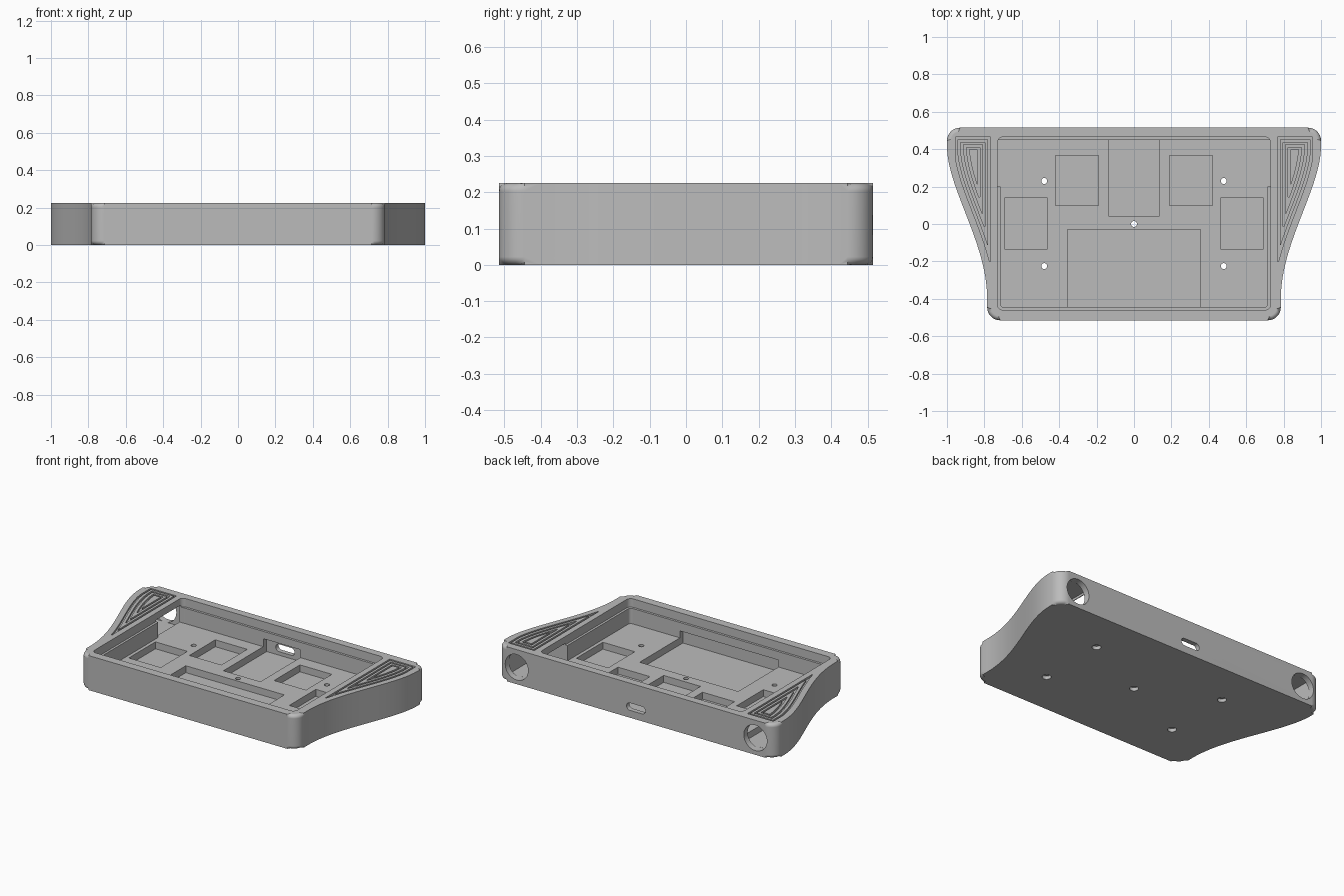
import bpy, bmesh, math
from mathutils import Vector

cube = bpy.data.objects.get("Cube")
if cube:
    bpy.data.objects.remove(cube, do_unlink=True)

HEIGHT, HALF_Y, WIDE, NARROW = 0.225, 0.515, 1.0, 0.785
FLOOR, POCKET, LEDGE = 0.07, 0.025, 0.17

plastic = bpy.data.materials.new("grey plastic")
plastic.use_nodes = True
plastic.diffuse_color = (0.5, 0.5, 0.5, 1)
plastic.node_tree.nodes["Principled BSDF"].inputs["Base Color"].default_value = (0.5, 0.5, 0.5, 1)


def arc(cx, cy, r, start, end, steps=8):
    angles = [math.radians(start + (end - start) * i / steps) for i in range(steps + 1)]
    return [(cx + r * math.cos(a), cy + r * math.sin(a)) for a in angles]


def rounded_rect(x0, x1, y0, y1, r):
    pts = []
    for cx, cy, a in ((x1 - r, y1 - r, 0), (x0 + r, y1 - r, 90),
                      (x0 + r, y0 + r, 180), (x1 - r, y0 + r, 270)):
        pts += arc(cx, cy, r, a, a + 90, 6)
    return pts


def rect(x0, x1, y0, y1):
    return [(x0, y0), (x1, y0), (x1, y1), (x0, y1)]


def circle(cx, cy, r, n=32):
    return arc(cx, cy, r, 0, 360, n)[:-1]


def make_object(name, bm):
    bmesh.ops.recalc_face_normals(bm, faces=bm.faces[:])
    mesh = bpy.data.meshes.new(name)
    bm.to_mesh(mesh)
    bm.free()
    mesh.materials.append(plastic)
    obj = bpy.data.objects.new(name, mesh)
    bpy.context.scene.collection.objects.link(obj)
    return obj


def prism(name, loops, low, high, along_y=False, fillet=0):
    """Extrude an outline, or a ring when an inner loop is also given."""
    bm = bmesh.new()

    def ring(pts, h):
        return [bm.verts.new((x, h, y) if along_y else (x, y, h)) for x, y in pts]

    def band(a, b):
        n = len(a)
        for i in range(n):
            j = (i + 1) % n
            bm.faces.new((a[i], a[j], b[j], b[i]))

    sides = [(ring(p, low), ring(p, high)) for p in loops]
    for bottom, top in sides:
        band(bottom, top)
    if len(sides) == 1:
        caps = [bm.faces.new(r) for r in sides[0]]
        if fillet:
            edges = [e for f in caps for e in f.edges]
            bmesh.ops.bevel(bm, geom=edges, offset=fillet, segments=4,
                            profile=0.5, affect='EDGES')
    else:
        for k in (0, 1):
            band(sides[0][k], sides[1][k])
    return make_object(name, bm)


# Flared side curve
ctrl = [Vector(p) for p in ((NARROW, -0.40), (NARROW, -0.10), (WIDE, 0.19), (WIDE, 0.42))]


def bezier(t):
    u = 1 - t
    return ctrl[0] * u**3 + ctrl[1] * 3 * u * u * t + ctrl[2] * 3 * u * t * t + ctrl[3] * t**3


flare = [tuple(bezier(i / 36)) for i in range(37)]


def flare_x(y):
    for (xa, ya), (xb, yb) in zip(flare, flare[1:]):
        if ya <= y <= yb:
            return xa + (xb - xa) * (y - ya) / (yb - ya)
    return NARROW if y < 0 else WIDE


# Case body with filleted rims
R = 0.07
half = (arc(NARROW - R, R - HALF_Y, R, -90, 0) + flare
        + arc(WIDE - R, HALF_Y - R, R, 0, 90))
outline = half + [(-x, y) for x, y in reversed(half)]
case = prism("case", [outline], 0, HEIGHT, fillet=0.022)

cutters = []


def cut(*args, **kw):
    cutters.append(prism("cutter", *args, **kw))


# Main cavity with a shallow lid ledge
cut([rounded_rect(-0.715, 0.715, -0.445, 0.45, 0.02)], FLOOR, 0.3)
cut([rounded_rect(-0.73, 0.73, -0.46, 0.465, 0.03)], LEDGE, 0.3)

# Screen recess and port recess, both running under the ledge
cut([rect(-0.355, 0.355, -0.475, -0.03)], POCKET, 0.115)
cut([rect(-0.133, 0.133, 0.04, 0.485)], POCKET, 0.122)
cut([rounded_rect(-0.068, 0.068, 0.048, 0.096, 0.0235)], 0.46, 0.6, along_y=True)

# Inset of the wing outline, used for the grip grooves
def wing_loop(d, side, n=28):
    x0, top = 0.768 + d, 0.465 - d

    def edge(y):
        return min(flare_x(y) - 0.04 - 1.15 * d, 0.955 - d)

    tip = top
    while tip > -0.4 and edge(tip) - x0 > 0.004:
        tip -= 0.005
    ys = [tip + 0.005 + (top - tip - 0.005) * i / n for i in range(n + 1)]
    pts = [(edge(y), y) for y in ys] + [(x0, y) for y in reversed(ys)]
    return [(side * x, y) for x, y in pts]


for s in (-1, 1):
    # Button pockets
    for cx, cy, w, h in ((0.305, 0.233, 0.115, 0.133), (0.578, 0.003, 0.115, 0.137)):
        cut([rect(s * cx - w, s * cx + w, cy - h, cy + h)], POCKET, 0.12)
    # Wing chamber, its opening to the cavity, and the round rear hole
    xs = sorted((s * 0.735, s * 0.945))
    cut([rect(*xs, 0.2, 0.475)], 0.028, 0.195)
    xs = sorted((s * 0.70, s * 0.74))
    cut([rect(*xs, 0.2, 0.449)], FLOOR, 0.18)
    cut([circle(s * 0.86, 0.11, 0.083, 40)], 0.46, 0.6, along_y=True)
    # Concentric grip grooves
    for k in range(3):
        d = 0.028 * k
        cut([wing_loop(d, s), wing_loop(d + 0.012, s)], HEIGHT - 0.012, 0.3)

# Screw holes with counterbores underneath
for x, y in ((0, 0), (0.48, 0.23), (-0.48, 0.23), (0.48, -0.225), (-0.48, -0.225)):
    cut([circle(x, y, 0.016, 20)], -0.1, 0.12)
    cut([circle(x, y, 0.027, 24)], -0.1, 0.022)

# Apply all cuts and discard the cutters
for c in cutters:
    c.hide_render = True
    mod = case.modifiers.new("cut", 'BOOLEAN')
    mod.operation, mod.solver, mod.object = 'DIFFERENCE', 'EXACT', c
bpy.context.view_layer.update()
graph = bpy.context.evaluated_depsgraph_get()
result = bpy.data.meshes.new_from_object(case.evaluated_get(graph))
case.modifiers.clear()
case.data = result
for c in cutters:
    bpy.data.objects.remove(c, do_unlink=True)
result.materials.clear()
result.materials.append(plastic)
for p in result.polygons:
    p.material_index = 0

# Smooth curves, crisp edges
bpy.ops.object.select_all(action='DESELECT')
case.select_set(True)
bpy.context.view_layer.objects.active = case
bpy.ops.object.shade_smooth_by_angle(angle=math.radians(30))
weighted = case.modifiers.new("clean_shading", 'WEIGHTED_NORMAL')
weighted.keep_sharp = True
